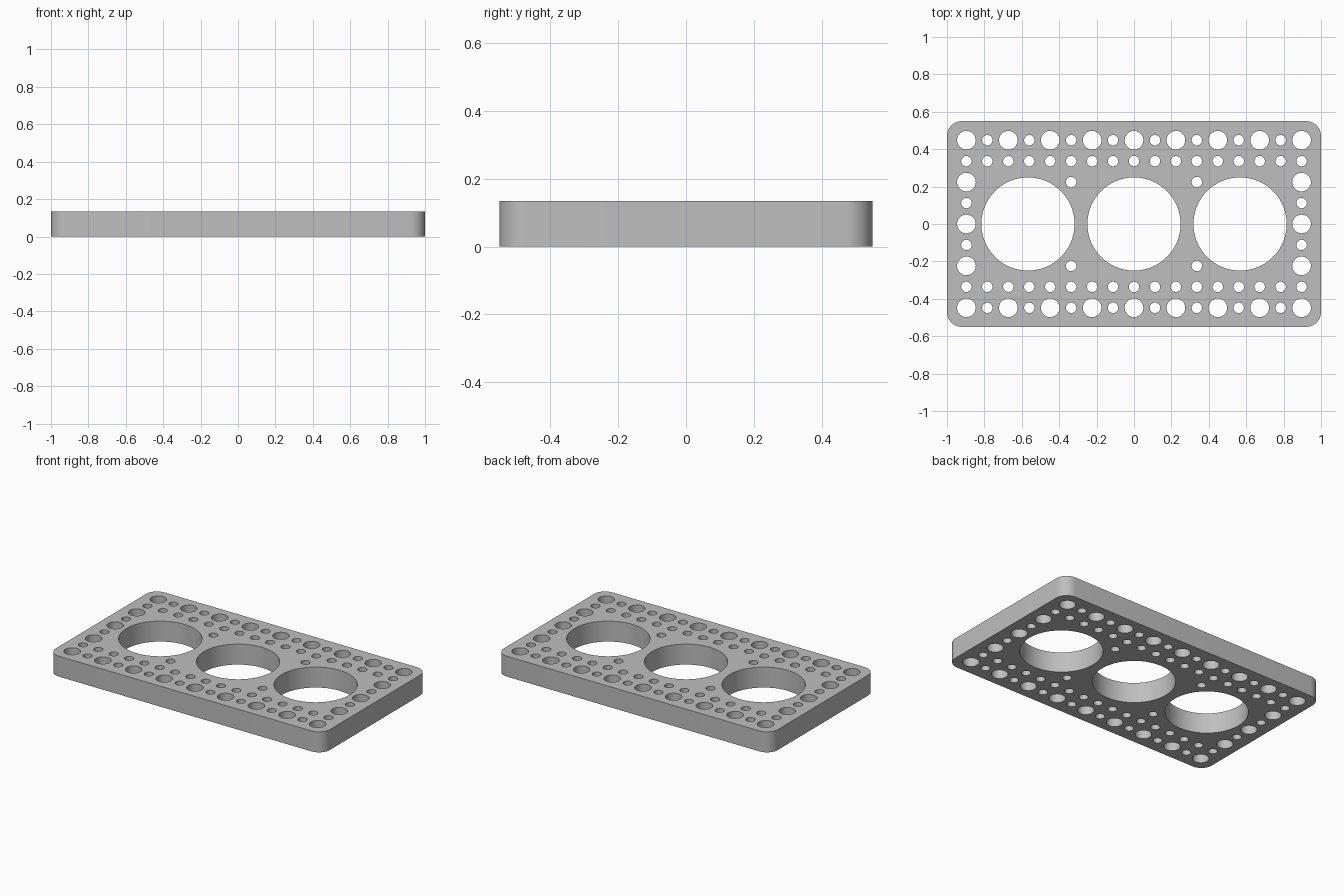
import bpy
import bmesh
from math import cos, sin, pi

cube = bpy.data.objects.get("Cube")
if cube:
    bpy.data.objects.remove(cube, do_unlink=True)

HALF_X, HALF_Y, HEIGHT, CORNER = 1.0, 0.55, 0.135, 0.08
PITCH = 0.112
BIG, SMALL, BORE = 0.05, 0.028, 0.249

grey = bpy.data.materials.new("plain grey")
grey.use_nodes = True
colour = (0.52, 0.52, 0.52, 1)
grey.diffuse_color = colour
grey.node_tree.nodes["Principled BSDF"].inputs["Base Color"].default_value = colour


def add_loop(curve, points):
    spline = curve.splines.new("POLY")
    spline.points.add(len(points) - 1)
    for point, (x, y) in zip(spline.points, points):
        point.co = (x, y, 0, 1)
    spline.use_cyclic_u = True


def arc(x, y, radius, start, sweep, steps):
    return [(x + radius * cos(start + sweep * i / steps),
             y + radius * sin(start + sweep * i / steps)) for i in range(steps + 1)]


def add_hole(curve, x, y, radius, sides):
    add_loop(curve, arc(x, y, radius, 0, 2 * pi, sides)[:-1])


curve = bpy.data.curves.new("plate_profile", "CURVE")
curve.dimensions = "2D"
curve.fill_mode = "BOTH"
curve.extrude = HEIGHT / 2

# Rounded outline
outline = []
for k, (sx, sy) in enumerate([(1, 1), (-1, 1), (-1, -1), (1, -1)]):
    outline += arc(sx * (HALF_X - CORNER), sy * (HALF_Y - CORNER), CORNER, k * pi / 2, pi / 2, 12)
add_loop(curve, outline)

# Three large bores
for i in (-1, 0, 1):
    add_hole(curve, i * 0.567, 0, BORE, 96)

# Perforations on a regular grid: alternating rim, inner rows, and holes between bores
for col in range(-8, 9):
    for row in range(-4, 5):
        rim = abs(col) == 8 or abs(row) == 4
        between = abs(col) == 3 and abs(row) == 2
        if rim or abs(row) == 3 or between:
            large = rim and col % 2 == 0 and row % 2 == 0
            add_hole(curve, col * PITCH, row * PITCH, BIG if large else SMALL, 32)

# Turn the profile into a solid plate
profile = bpy.data.objects.new("plate_profile", curve)
bpy.context.collection.objects.link(profile)
bpy.context.view_layer.update()
evaluated = profile.evaluated_get(bpy.context.evaluated_depsgraph_get())
mesh = bpy.data.meshes.new_from_object(evaluated)
bpy.data.objects.remove(profile, do_unlink=True)

bm = bmesh.new()
bm.from_mesh(mesh)
bmesh.ops.remove_doubles(bm, verts=bm.verts, dist=0.0001)
bmesh.ops.recalc_face_normals(bm, faces=bm.faces)
bmesh.ops.translate(bm, verts=bm.verts, vec=(0, 0, HEIGHT / 2))
bm.to_mesh(mesh)
bm.free()

plate = bpy.data.objects.new("perforated_plate", mesh)
bpy.context.collection.objects.link(plate)
mesh.materials.clear()
mesh.materials.append(grey)
bpy.ops.object.select_all(action="DESELECT")
plate.select_set(True)
bpy.context.view_layer.objects.active = plate
bpy.ops.object.shade_smooth_by_angle(angle=pi / 6)
